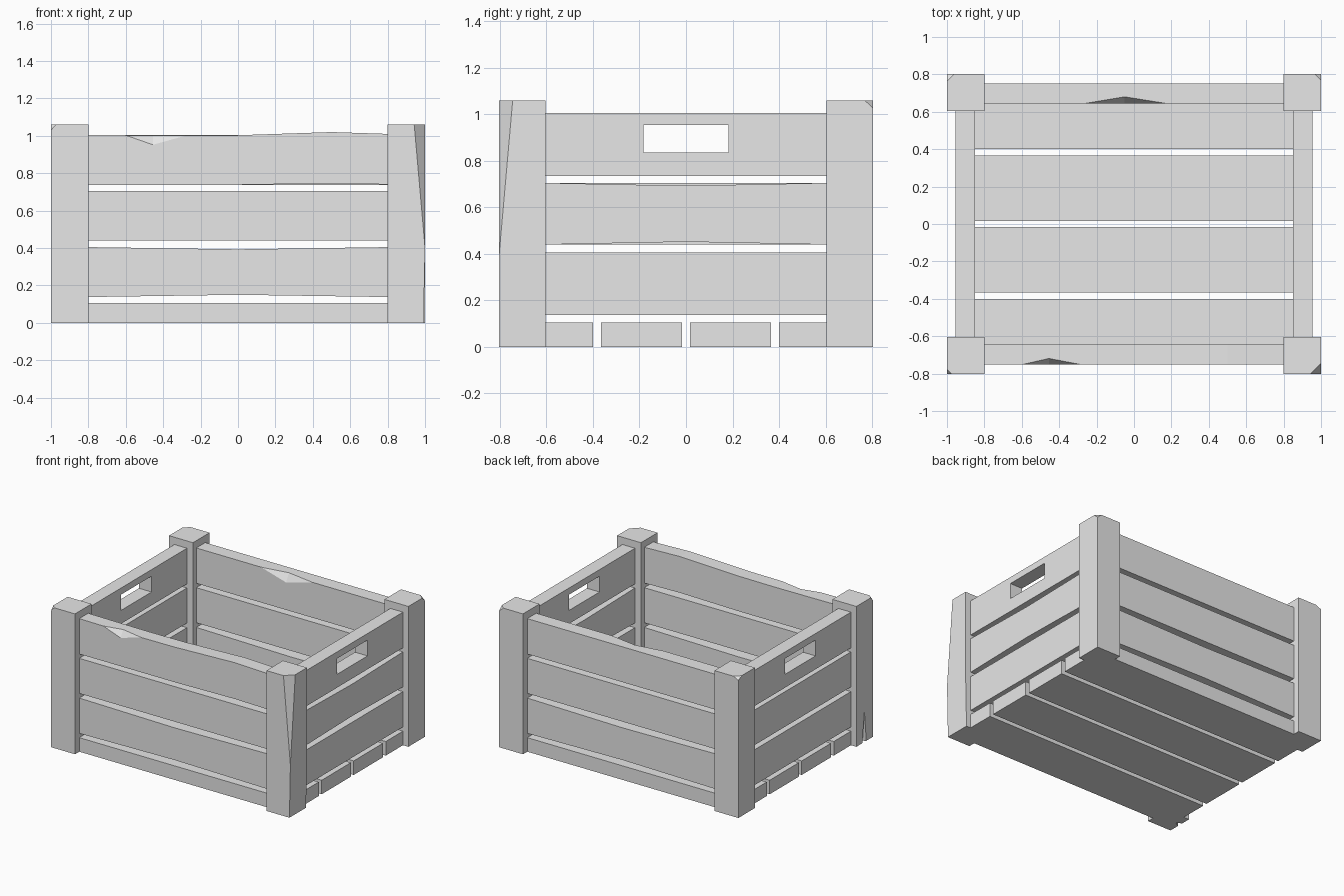
import bpy
import bmesh
from mathutils import Vector

old = bpy.data.objects.get("Cube")
if old:
    bpy.data.objects.remove(old, do_unlink=True)

wood = bpy.data.materials.new("plain grey wood")
wood.use_nodes = True
wood.diffuse_color = (0.8, 0.8, 0.8, 1)
wood.node_tree.nodes["Principled BSDF"].inputs["Base Color"].default_value = (0.8, 0.8, 0.8, 1)


def loft(name, sections, ring=False):
    """Skin a row of equal-length cross-sections; cap the ends or close the row."""
    bm = bmesh.new()
    rows = [[bm.verts.new(p) for p in s] for s in sections]
    pairs = list(zip(rows, rows[1:]))
    if ring:
        pairs.append((rows[-1], rows[0]))
    else:
        bm.faces.new(rows[0])
        bm.faces.new(rows[-1])
    n = len(rows[0])
    for a, b in pairs:
        for i in range(n):
            j = (i + 1) % n
            bm.faces.new((a[i], a[j], b[j], b[i]))
    bmesh.ops.remove_doubles(bm, verts=bm.verts, dist=0.0005)
    bmesh.ops.recalc_face_normals(bm, faces=bm.faces)
    mesh = bpy.data.meshes.new(name)
    bm.to_mesh(mesh)
    bm.free()
    mesh.materials.append(wood)
    obj = bpy.data.objects.new(name, mesh)
    bpy.context.collection.objects.link(obj)
    return obj


def plank(name, along, u0, u1, stations):
    """Board with stations (t, bottom, top, chip drop, chip depth); chip is on the u0 edge."""
    sections = []
    for t, low, high, drop, depth in stations:
        inward = depth if u1 > u0 else -depth
        profile = [(u0, low), (u0, high - drop), (u0 + inward, high), (u1, high), (u1, low)]
        sections.append([Vector((t, u, z) if along == "x" else (u, t, z)) for u, z in profile])
    return loft(name, sections)


def straight(length, low, high, bow=0):
    return [(t, low + b, high - b, 0, 0) for t, b in ((-length, 0), (0, bow), (length, 0))]


def post(name, sx, sy, chip, start, foot=0):
    """Corner post whose outer edge is chipped away from height start up to the top."""
    sections = []
    for z, c, f in ((0, 0, foot), (start, 0, 0), (1.06, chip, 0)):
        profile = [(0.8, 0.605), (1 - f, 0.605), (1 - f, 0.803 - c), (1 - f - c, 0.803), (0.8, 0.803)]
        sections.append([Vector((sx * x, sy * y, z)) for x, y in profile])
    return loft(name, sections)


# Corner posts
post("front_left_post", 1, -1, 0.058, 0.4, 0.008)
cracked = post("front_right_post", -1, -1, 0.027, 1.03)
post("back_left_post", 1, 1, 0.035, 1.028)
post("back_right_post", -1, 1, 0.04, 1.04)

# Small split at the foot of one post
split = loft("split_cutter", [
    [Vector((-1.01, y, -0.01)), Vector((-0.96, -0.7, -0.01)), Vector((-1.01, -1.4 - y, -0.01))]
    if z == 0 else [Vector((-1.01, -0.7 + d, 0.29)) for d in (0.002, 0, -0.002)]
    for z, y in ((0, -0.67), (1, 0))])
split.hide_render = True
split.hide_set(True)
cut = cracked.modifiers.new("split", "BOOLEAN")
cut.operation = "DIFFERENCE"
cut.solver = "EXACT"
cut.object = split

# Lower and middle boards of the front and back
for side, s in (("front", -1), ("back", 1)):
    plank(side + "_lower_plank", "x", s * 0.752, s * 0.645, straight(0.805, 0.138, 0.405, 0.012))
    plank(side + "_middle_plank", "x", s * 0.752, s * 0.645, straight(0.805, 0.44, 0.705))

# Top boards, each with a chip in one edge
plank("front_top_plank", "x", -0.752, -0.645, [
    (-0.805, 0.738, 1.005, 0, 0), (-0.6, 0.738, 1.003, 0, 0),
    (-0.455, 0.738, 1.002, 0.05, 0.033), (-0.28, 0.738, 1.001, 0, 0),
    (0, 0.738, 1.003, 0, 0), (0.5, 0.746, 1.02, 0, 0), (0.805, 0.74, 1.01, 0, 0)])
plank("back_top_plank", "x", 0.645, 0.752, [
    (-0.805, 0.738, 1.005, 0, 0), (-0.26, 0.738, 1.005, 0, 0),
    (-0.05, 0.738, 1.005, 0.06, 0.035), (0.17, 0.738, 1.005, 0, 0),
    (0.805, 0.738, 1.005, 0, 0)])

# Side boards, the top ones with a hand hole
for side, s in (("left", 1), ("right", -1)):
    outer, inner = s * 0.955, s * 0.85
    bow = 0.012 if s > 0 else 0
    plank(side + "_lower_plank", "y", outer, inner, straight(0.61, 0.138, 0.405))
    plank(side + "_middle_plank", "y", outer, inner, straight(0.61, 0.44, 0.705, bow))

    def frame(x, half, low, high):
        return [Vector((x, y, z)) for y, z in
                ((-half, low), (half, low), (half, high), (-half, high))]
    board, hole = (0.61, 0.735, 1.005), (0.182, 0.836, 0.955)
    loft(side + "_handle_plank", [frame(outer, *board), frame(inner, *board),
                                  frame(inner, *hole), frame(outer, *hole)], ring=True)

# Floor boards
for side, s in (("front", -1), ("back", 1)):
    plank(side + "_outer_floor_plank", "x", s * 0.752, s * 0.4, straight(0.955, 0, 0.106))
    plank(side + "_inner_floor_plank", "x", s * 0.365, s * 0.017, straight(0.955, 0, 0.106))
